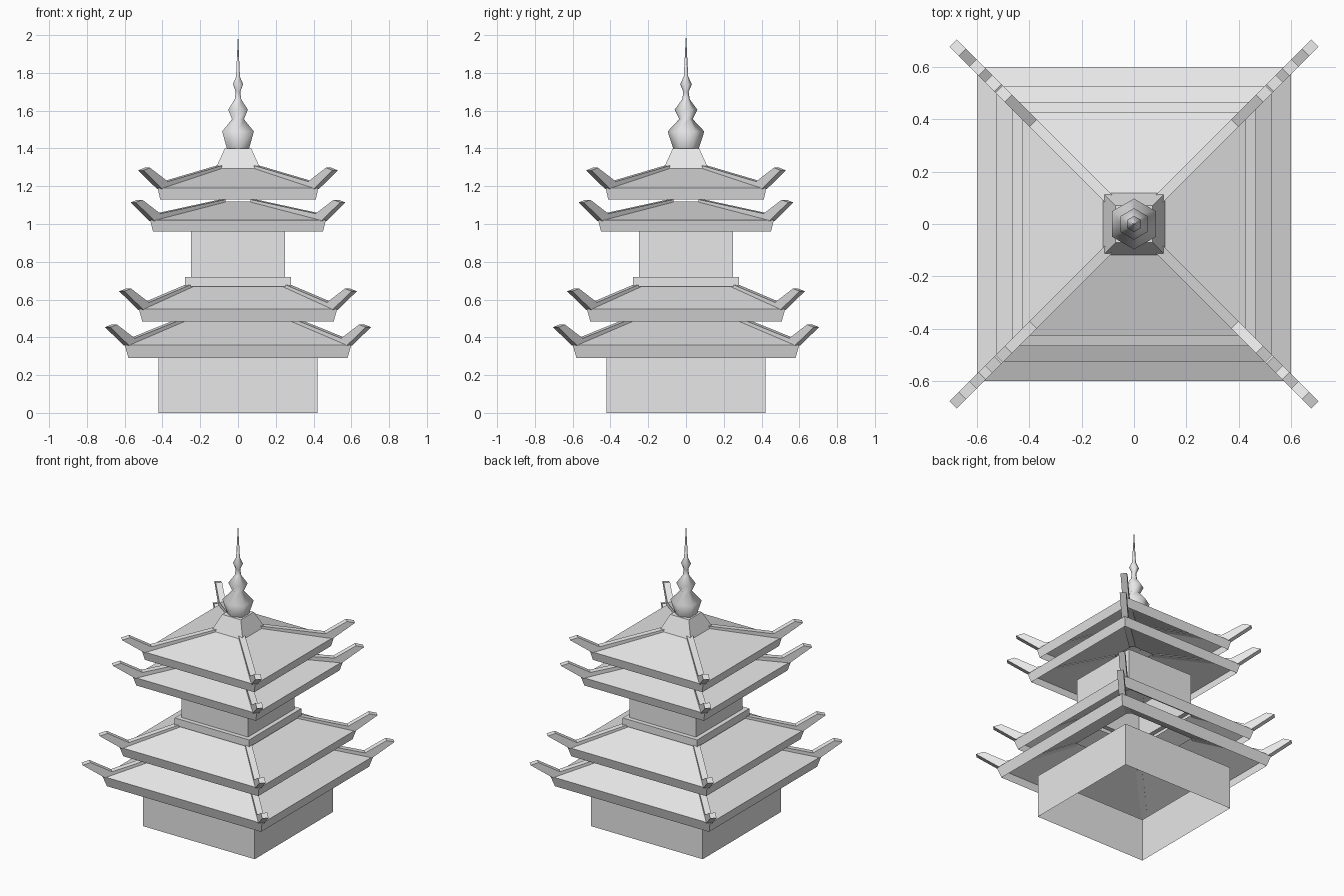
import bpy, bmesh, math
from mathutils import Vector

if "Cube" in bpy.data.objects:
    bpy.data.objects.remove(bpy.data.objects["Cube"], do_unlink=True)

stone = bpy.data.materials.new("pale_grey")
stone.use_nodes = True
stone.diffuse_color = (0.8, 0.8, 0.8, 1)
stone.node_tree.nodes["Principled BSDF"].inputs["Base Color"].default_value = (0.8, 0.8, 0.8, 1)


def finish(name, bm, smooth=False):
    bmesh.ops.recalc_face_normals(bm, faces=bm.faces)
    mesh = bpy.data.meshes.new(name)
    for f in bm.faces:
        f.smooth = smooth
    bm.to_mesh(mesh)
    bm.free()
    mesh.materials.append(stone)
    obj = bpy.data.objects.new(name, mesh)
    bpy.context.collection.objects.link(obj)
    return obj


def loft(name, profile, sides=4, turn=math.pi / 4, cap=False, smooth=False):
    """Stack of regular polygon rings given as (corner radius, height)."""
    bm = bmesh.new()
    rings = []
    for r, z in profile:
        rings.append([bm.verts.new((r * math.cos(turn + math.tau * i / sides),
                                    r * math.sin(turn + math.tau * i / sides), z))
                      for i in range(sides)])
    for a, b in zip(rings, rings[1:]):
        for i in range(sides):
            j = (i + 1) % sides
            bm.faces.new((a[i], a[j], b[j], b[i]))
    if cap:
        bm.faces.new(rings[-1])
    return finish(name, bm, smooth)


def square(name, profile, cap=False):
    """Square shell given as (half width, height)."""
    return loft(name, [(h * math.sqrt(2), z) for h, z in profile], cap=cap)


def hip_beams(name, edge, eave, inner, top, half=0.02):
    """Four corner beams that run down the hips and flick up at the ends."""
    lower = [(inner, top - 0.008), (edge - 0.01, eave - 0.004), (edge + 0.09, eave + 0.094)]
    upper = [(edge + 0.055, eave + 0.108), (edge - 0.04, eave + 0.035), (inner, top + 0.01)]
    outline = lower + upper
    n = len(outline)
    bm = bmesh.new()
    for k in range(4):
        angle = math.pi / 4 + k * math.pi / 2
        out = Vector((math.cos(angle), math.sin(angle), 0))
        side = Vector((-out.y, out.x, 0)) * half
        left, right = [], []
        for u, z in outline:
            p = out * u * math.sqrt(2) + Vector((0, 0, z))
            left.append(bm.verts.new(p + side))
            right.append(bm.verts.new(p - side))
        for i in range(n):
            j = (i + 1) % n
            bm.faces.new((left[i], left[j], right[j], right[i]))
        # side faces split into the straight run and the flick
        for s in (left, right):
            bm.faces.new((s[0], s[1], s[4], s[5]))
            bm.faces.new((s[1], s[2], s[3], s[4]))
    return finish(name, bm)


# Walls
square("lower_walls", [(0.42, 0), (0.42, 0.29)])
square("upper_walls", [(0.25, 0.72), (0.25, 0.96)])
square("upper_ledge", [(0.28, 0.67), (0.28, 0.72), (0.25, 0.72)])

# Roofs: name, lower half width, base, eave half width, eave height, inner half width, top
roofs = [
    ("first_roof", 0.58, 0.29, 0.60, 0.36, 0.25, 0.51),
    ("second_roof", 0.507, 0.485, 0.525, 0.55, 0.25, 0.675),
    ("third_roof", 0.45, 0.96, 0.465, 1.02, 0.08, 1.12),
    ("fourth_roof", 0.412, 1.13, 0.425, 1.19, 0.08, 1.305),
]
for name, low, base, edge, eave, inner, top in roofs:
    square(name, [(low, base), (edge, eave), (inner, top)])
    hip_beams(name + "_hip_beams", edge, eave, inner, top)

# Roof cap and spire
square("roof_cap", [(0.118, 1.295), (0.07, 1.40)], cap=True)
loft("spire", [(0.068, 1.40), (0.097, 1.49), (0.036, 1.555), (0.06, 1.605), (0.02, 1.66),
               (0.014, 1.70), (0.031, 1.74), (0.012, 1.78), (0.001, 1.99)],
     sides=6, turn=math.pi / 2, cap=True, smooth=True)
